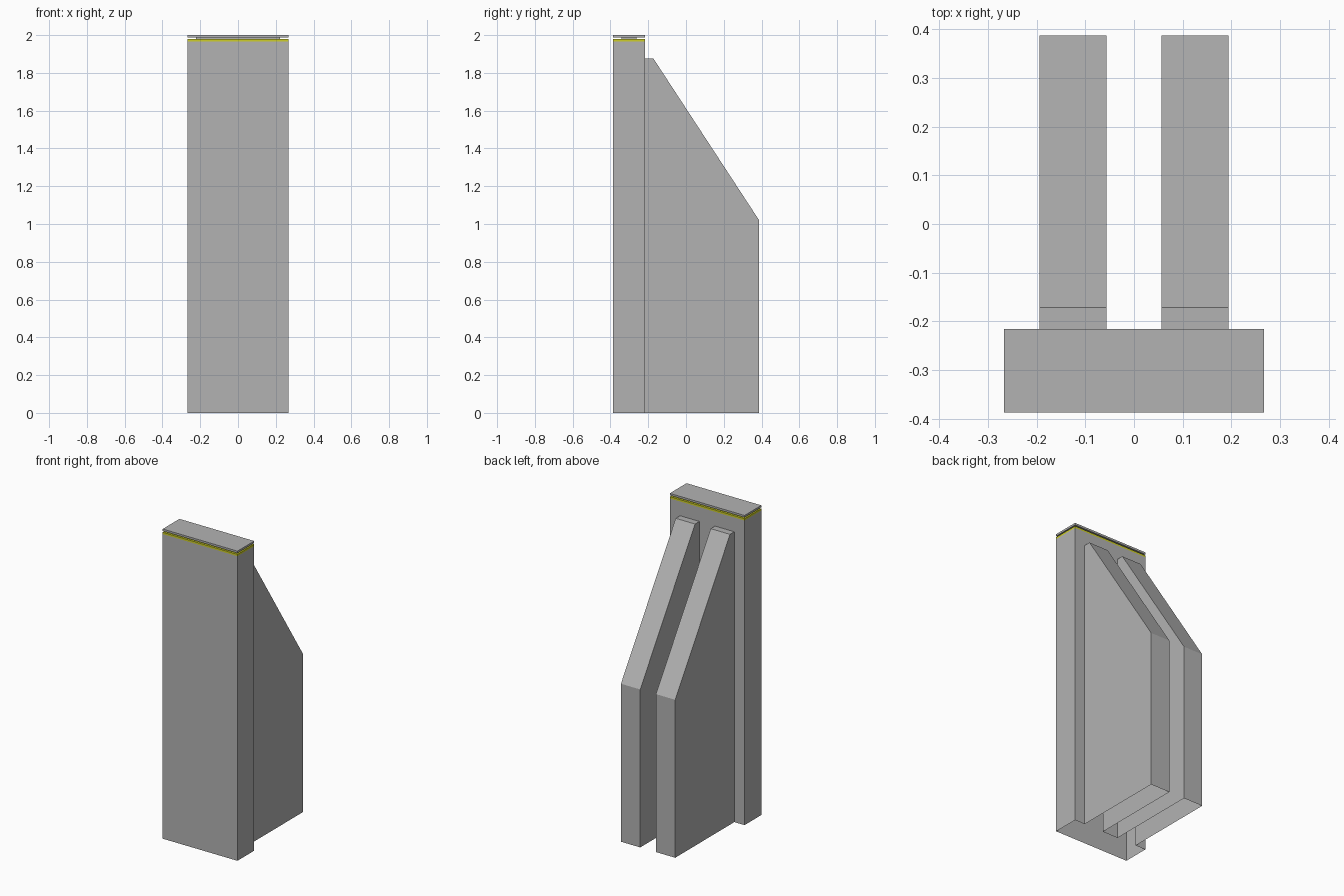
import bpy, bmesh

cube = bpy.data.objects.get("Cube")
if cube:
    bpy.data.objects.remove(cube, do_unlink=True)

W, FRONT, BACK, REAR = 0.267, -0.387, -0.216, 0.387   # wall half width and depths
IN, OUT = 0.056, 0.194                                # buttress sides
BODY_TOP, RIB_TOP = 1.967, 1.875


def material(name, rgb):
    m = bpy.data.materials.new(name)
    m.use_nodes = True
    m.diffuse_color = (*rgb, 1)
    m.node_tree.nodes["Principled BSDF"].inputs["Base Color"].default_value = (*rgb, 1)
    return m


grey = material("concrete grey", (0.45, 0.45, 0.45))
yellow = material("seal yellow", (0.62, 0.62, 0.02))


def finish(name, bm, mat):
    bmesh.ops.remove_doubles(bm, verts=bm.verts, dist=1e-5)
    bmesh.ops.recalc_face_normals(bm, faces=bm.faces)
    mesh = bpy.data.meshes.new(name)
    bm.to_mesh(mesh)
    bm.free()
    mesh.materials.append(mat)
    bpy.context.collection.objects.link(bpy.data.objects.new(name, mesh))


def face(bm, points):
    return bm.faces.new([bm.verts.new(p) for p in points])


def box(name, mat, inset, z0, z1):
    bm = bmesh.new()
    bmesh.ops.create_cube(bm, size=1)
    for v in bm.verts:
        v.co.x *= 2 * (W - inset)
        v.co.y = (FRONT + BACK) / 2 + v.co.y * (BACK - FRONT - 2 * inset)
        v.co.z = z0 if v.co.z < 0 else z1
    finish(name, bm, mat)


# Main wall: hollow, open underneath and open into the buttresses
bm = bmesh.new()
outline = [(-W, BACK), (-W, FRONT), (W, FRONT), (W, BACK)]
for (xa, ya), (xb, yb) in zip(outline, outline[1:]):
    face(bm, [(xa, ya, 0), (xb, yb, 0), (xb, yb, BODY_TOP), (xa, ya, BODY_TOP)])
face(bm, [(x, y, BODY_TOP) for x, y in outline])
columns = [-W, -OUT, -IN, IN, OUT, W]
for i, (xa, xb) in enumerate(zip(columns, columns[1:])):
    z = RIB_TOP if i % 2 else 0
    face(bm, [(xb, BACK, z), (xa, BACK, z), (xa, BACK, BODY_TOP), (xb, BACK, BODY_TOP)])
finish("wall", bm, grey)

# Sloped buttresses: hollow shells, open underneath and towards the wall
profile = [(BACK, RIB_TOP), (-0.172, RIB_TOP), (REAR, 1.02), (REAR, 0)]
for name, side in (("left_buttress", 1), ("right_buttress", -1)):
    bm = bmesh.new()
    for x in (IN, OUT):
        face(bm, [(side * x, y, z) for y, z in profile + [(BACK, 0)]])
    for (ya, za), (yb, zb) in zip(profile, profile[1:]):
        face(bm, [(side * IN, ya, za), (side * OUT, ya, za),
                  (side * OUT, yb, zb), (side * IN, yb, zb)])
    finish(name, bm, grey)

# Yellow seal, recessed spacer and cap slab
box("seal", yellow, 0, BODY_TOP, 1.979)
box("spacer", grey, 0.045, 1.979, 1.987)
box("cap", grey, 0, 1.987, 2.0)
